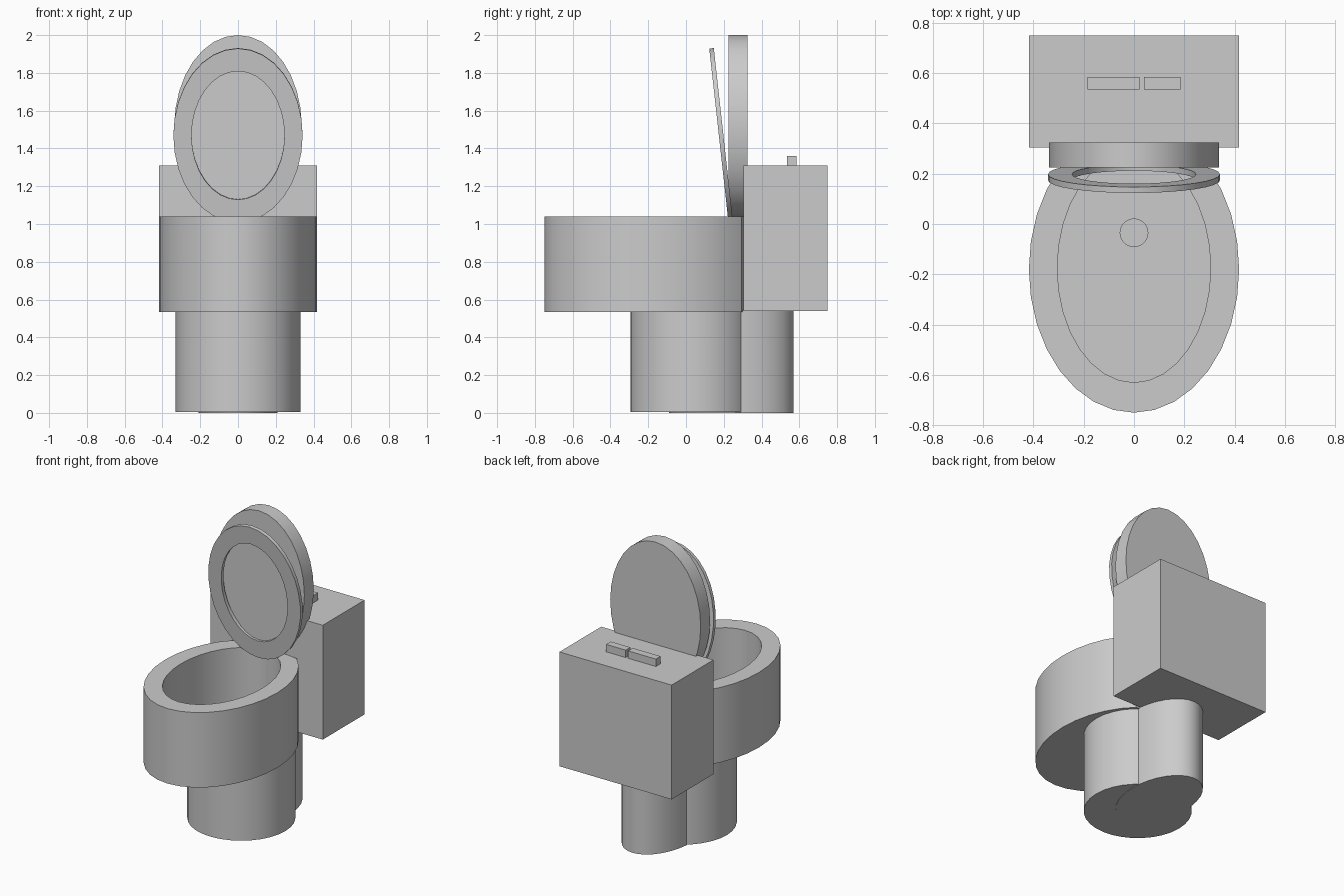
import bpy, bmesh, math
from mathutils import Matrix, Vector

if "Cube" in bpy.data.objects:
    bpy.data.objects.remove(bpy.data.objects["Cube"])

N = 32


def ellipse(cy, rx, ry, z, y_max=9.0):
    """Horizontal ring of points, optionally flattened at the back."""
    return [Vector((rx * math.cos(2 * math.pi * i / N),
                    min(cy + ry * math.sin(2 * math.pi * i / N), y_max), z))
            for i in range(N)]


def finish(name, bm):
    bmesh.ops.recalc_face_normals(bm, faces=bm.faces)
    mesh = bpy.data.meshes.new(name)
    bm.to_mesh(mesh)
    bm.free()
    obj = bpy.data.objects.new(name, mesh)
    bpy.context.collection.objects.link(obj)
    bpy.ops.object.select_all(action='DESELECT')
    obj.select_set(True)
    bpy.context.view_layer.objects.active = obj
    bpy.ops.object.shade_smooth_by_angle(angle=math.radians(30))
    return obj


def loft(name, rings, closed=False, matrix=Matrix()):
    """Skin successive rings; cap the ends, or join last ring to first."""
    bm = bmesh.new()
    loops = [[bm.verts.new(matrix @ p) for p in ring] for ring in rings]
    pairs = list(zip(loops, loops[1:]))
    if closed:
        pairs.append((loops[-1], loops[0]))
    else:
        bm.faces.new(loops[0])
        bm.faces.new(loops[-1])
    for a, b in pairs:
        for i in range(N):
            j = (i + 1) % N
            bm.faces.new((a[i], a[j], b[j], b[i]))
    return finish(name, bm)


def box(name, lo, hi):
    lo, hi = Vector(lo), Vector(hi)
    bm = bmesh.new()
    bmesh.ops.create_cube(bm, size=1.0)
    bmesh.ops.scale(bm, vec=hi - lo, verts=bm.verts)
    bmesh.ops.translate(bm, vec=(lo + hi) / 2, verts=bm.verts)
    return finish(name, bm)


# Pedestal: round front column and narrower oval rear column
loft("pedestal_front", [ellipse(0.035, 0.33, 0.33, z) for z in (0.004, 0.54)])
loft("pedestal_rear", [ellipse(0.24, 0.21, 0.33, z) for z in (0.0, 0.545)])

# Bowl: oval body, hollow inside, round drain in the floor
loft("bowl", [
    ellipse(-0.18, 0.418, 0.57, 0.535, 0.305),
    ellipse(-0.18, 0.418, 0.57, 1.04, 0.305),
    ellipse(-0.175, 0.305, 0.455, 1.04),
    ellipse(-0.175, 0.305, 0.455, 0.62),
    ellipse(-0.035, 0.055, 0.055, 0.62),
    ellipse(-0.035, 0.055, 0.055, 0.56),
])

# Tank with two flush buttons
box("tank", (-0.418, 0.305, 0.54), (0.418, 0.75, 1.31))
for name, x0, x1 in (("flush_button_large", -0.185, 0.022),
                     ("flush_button_small", 0.04, 0.185)):
    box(name, (x0, 0.535, 1.30), (x1, 0.585, 1.36))

# Raised lid: upright oval slab
upright = Matrix.Rotation(math.radians(90), 4, 'X')
loft("lid", [ellipse(0, 0.337, 0.48, z) for z in (-0.05, 0.05)],
     matrix=Matrix.Translation((0, 0.275, 1.52)) @ upright)

# Raised seat: oval ring leaning forward from the lid
lean = Matrix.Rotation(math.radians(90 + 6.3), 4, 'X')
loft("seat", [
    ellipse(0, 0.342, 0.463, -0.012),
    ellipse(0, 0.342, 0.463, 0.012),
    ellipse(0, 0.246, 0.342, 0.012),
    ellipse(0, 0.246, 0.342, -0.012),
], closed=True, matrix=Matrix.Translation((0, 0.186, 1.47)) @ lean)
